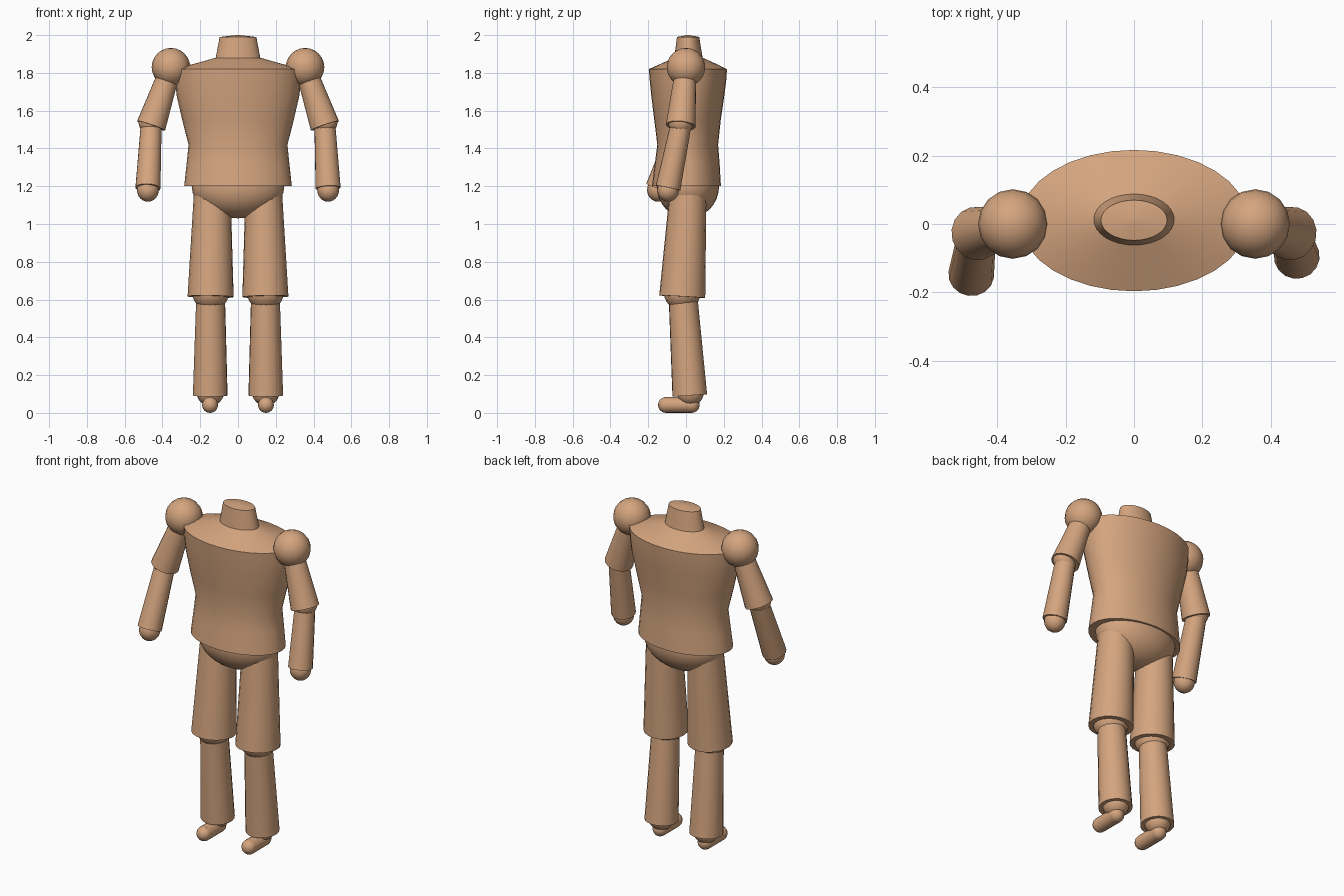
import bpy, bmesh, math
from mathutils import Vector, Matrix

if "Cube" in bpy.data.objects:
    bpy.data.objects.remove(bpy.data.objects["Cube"])

skin = bpy.data.materials.new("warm tan")
skin.diffuse_color = (0.66, 0.375, 0.212, 1)
skin.use_nodes = True
skin.node_tree.nodes["Principled BSDF"].inputs["Base Color"].default_value = skin.diffuse_color


def finish(name, bm):
    bmesh.ops.recalc_face_normals(bm, faces=bm.faces)
    mesh = bpy.data.meshes.new(name)
    bm.to_mesh(mesh)
    bm.free()
    mesh.materials.append(skin)
    obj = bpy.data.objects.new(name, mesh)
    bpy.context.collection.objects.link(obj)
    bpy.ops.object.select_all(action='DESELECT')
    obj.select_set(True)
    bpy.context.view_layer.objects.active = obj
    bpy.ops.object.shade_smooth_by_angle(angle=math.radians(35))
    return obj


def ball(name, centre, radii, seg=16, rings=12):
    bm = bmesh.new()
    m = Matrix.Translation(centre) @ Matrix.Diagonal((*radii, 1))
    bmesh.ops.create_uvsphere(bm, u_segments=seg, v_segments=rings, radius=1, matrix=m)
    return finish(name, bm)


def limb(name, a, b, ra, rb, seg=20):
    """Capped tapered cylinder from a to b."""
    a, b = Vector(a), Vector(b)
    d = b - a
    bm = bmesh.new()
    m = Matrix.Translation((a + b) / 2) @ d.to_track_quat('Z', 'Y').to_matrix().to_4x4()
    bmesh.ops.create_cone(bm, cap_ends=True, segments=seg, radius1=ra, radius2=rb,
                          depth=d.length, matrix=m)
    return finish(name, bm)


def loft(name, sections, seg=32):
    """Stacked elliptical rings (z, half width, back y, front y)."""
    bm = bmesh.new()
    rings = []
    for z, rx, yf, yb in sections:
        cy, ry = (yf + yb) / 2, (yb - yf) / 2
        rings.append([bm.verts.new((rx * math.cos(t), cy + ry * math.sin(t), z))
                      for t in (2 * math.pi * i / seg for i in range(seg))])
    for lo, hi in zip(rings, rings[1:]):
        for i in range(seg):
            j = (i + 1) % seg
            bm.faces.new((lo[i], lo[j], hi[j], hi[i]))
    bm.faces.new(rings[0])
    bm.faces.new(rings[-1])
    return finish(name, bm)


# Torso with sloping shoulders and neck stump
loft("torso", [
    (1.20, 0.285, -0.180, 0.185),
    (1.32, 0.272, -0.165, 0.178),
    (1.42, 0.262, -0.152, 0.170),
    (1.55, 0.295, -0.168, 0.184),
    (1.68, 0.325, -0.184, 0.203),
    (1.76, 0.333, -0.192, 0.213),
    (1.82, 0.335, -0.197, 0.217),
    (1.85, 0.225, -0.130, 0.155),
    (1.88, 0.118, -0.062, 0.088),
    (1.99, 0.097, -0.048, 0.070),
    (2.00, 0.010, 0.004, 0.018),
])

# Hip block
ball("pelvis", (0, 0.01, 1.20), (0.245, 0.165, 0.17), 32, 16)

for side, s in (("left", -1), ("right", 1)):
    # Leg
    limb(f"{side}_thigh", (s * 0.135, 0.015, 1.24), (s * 0.145, -0.02, 0.615), 0.094, 0.122)
    ball(f"{side}_knee", (s * 0.145, -0.02, 0.64), (0.098,) * 3)
    limb(f"{side}_shin", (s * 0.145, -0.016, 0.62), (s * 0.147, 0.02, 0.092), 0.076, 0.092)
    ball(f"{side}_ankle", (s * 0.147, 0.022, 0.11), (0.073,) * 3)

    # Foot: capsule pointing forward
    toe, heel = (s * 0.148, -0.106, 0.042), (s * 0.148, 0.03, 0.042)
    limb(f"{side}_foot", heel, toe, 0.042, 0.042, 16)
    ball(f"{side}_toe", toe, (0.042,) * 3)
    ball(f"{side}_heel", heel, (0.042,) * 3)

    # Arm, with the two forearms swung forward by different amounts
    elbow = (s * 0.46, -0.028, 1.52)
    wrist = (s * 0.477, -0.148 if s < 0 else -0.095, 1.19)
    ball(f"{side}_shoulder", (s * 0.355, 0, 1.83), (0.102,) * 3)
    limb(f"{side}_upper_arm", (s * 0.355, 0, 1.83), elbow, 0.055, 0.079, 16)
    ball(f"{side}_elbow", (s * 0.46, -0.028, 1.54), (0.067,) * 3)
    limb(f"{side}_forearm", elbow, wrist, 0.056, 0.067, 16)
    ball(f"{side}_hand", (wrist[0], wrist[1], 1.18), (0.058, 0.058, 0.062))
